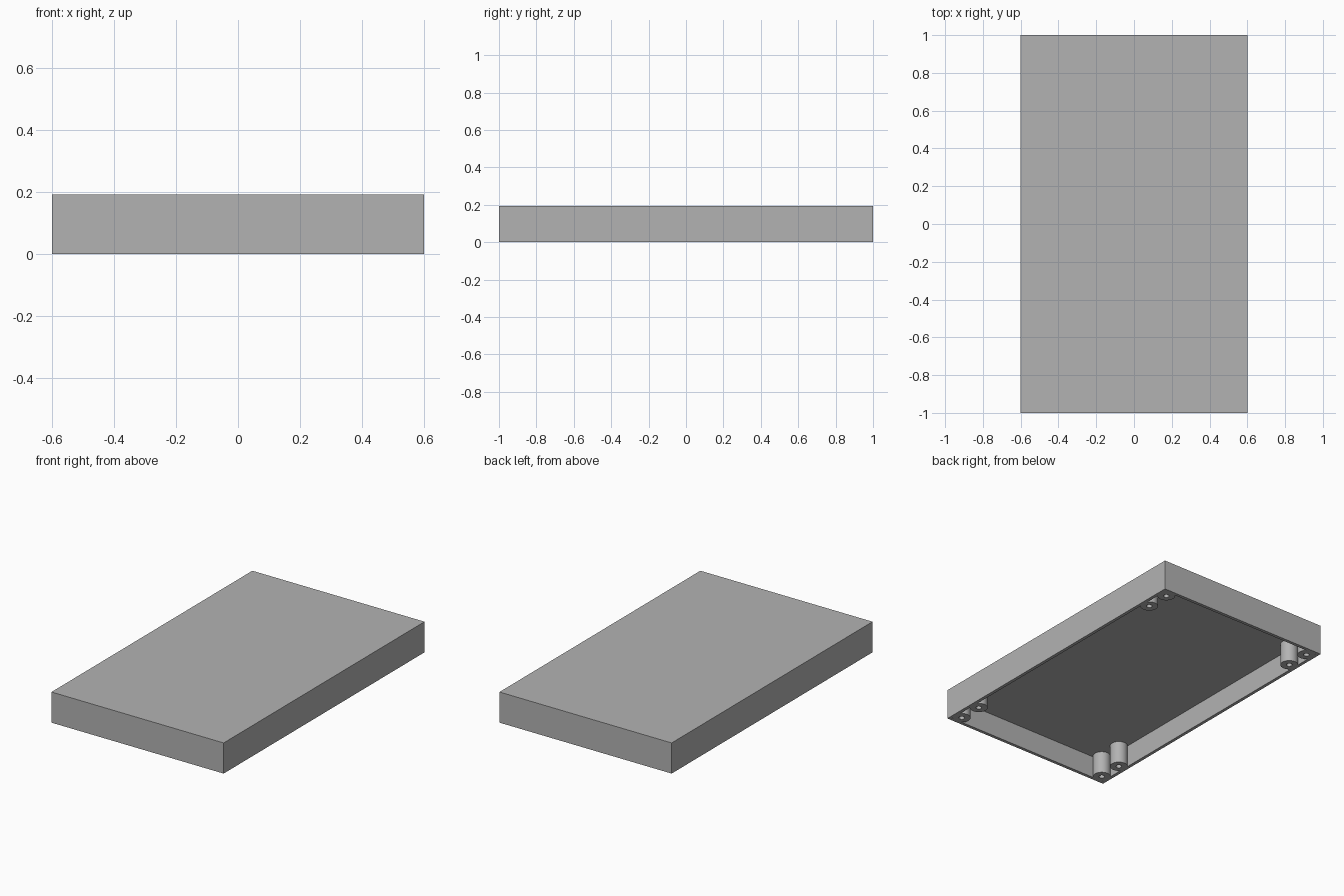
import bpy
import bmesh
import math
from mathutils import Matrix, Vector

old = bpy.data.objects.get("Cube")
if old:
    bpy.data.objects.remove(old, do_unlink=True)

LENGTH, WIDTH, HEIGHT = 2.0, 1.2, 0.193
WALL, CEILING = 0.02, 0.14
POST_R, HOLE_R, HOLE_DEPTH = 0.052, 0.017, 0.11

grey = bpy.data.materials.new("plain grey")
grey.use_nodes = True
colour = (0.45, 0.45, 0.45, 1)
grey.diffuse_color = colour
grey.node_tree.nodes["Principled BSDF"].inputs["Base Color"].default_value = colour


def add_object(name, bm):
    bmesh.ops.recalc_face_normals(bm, faces=bm.faces)
    mesh = bpy.data.meshes.new(name)
    bm.to_mesh(mesh)
    bm.free()
    mesh.materials.append(grey)
    obj = bpy.data.objects.new(name, mesh)
    bpy.context.collection.objects.link(obj)
    return obj


# Tray-shaped cover, hollowed from below
bm = bmesh.new()
size = Matrix.Diagonal((WIDTH, LENGTH, HEIGHT, 1))
bmesh.ops.create_cube(bm, size=1, matrix=Matrix.Translation((0, 0, HEIGHT / 2)) @ size)
bm.normal_update()
bottom = min(bm.faces, key=lambda f: f.calc_center_median().z)
bmesh.ops.inset_region(bm, faces=[bottom], thickness=WALL, use_even_offset=True)
cavity = bmesh.ops.extrude_discrete_faces(bm, faces=[bottom])["faces"][0]
bmesh.ops.translate(bm, verts=cavity.verts, vec=(0, 0, CEILING))
add_object("cover_shell", bm)


# Hollow screw post, turned from a half profile
def screw_post(name, x, y):
    profile = [(0, HOLE_DEPTH), (HOLE_R, HOLE_DEPTH), (HOLE_R, 0),
               (POST_R, 0), (POST_R, CEILING + 0.01)]
    bm = bmesh.new()
    verts = [bm.verts.new((r, 0, z)) for r, z in profile]
    edges = [bm.edges.new(pair) for pair in zip(verts, verts[1:])]
    bmesh.ops.spin(bm, geom=verts + edges, cent=Vector(), axis=(0, 0, 1),
                   angle=math.tau, steps=32)
    bmesh.ops.remove_doubles(bm, verts=bm.verts, dist=0.0001)
    rim = [e for e in bm.edges if e.is_boundary]
    bmesh.ops.holes_fill(bm, edges=rim)
    post = add_object(name, bm)
    post.location = (x, y, 0)
    bpy.ops.object.select_all(action="DESELECT")
    post.select_set(True)
    bpy.context.view_layer.objects.active = post
    bpy.ops.object.shade_smooth_by_angle(angle=math.radians(30))


# A pair of posts in each corner
for side, sx in (("left", 1), ("right", -1)):
    for end, sy in (("front", -1), ("back", 1)):
        screw_post(f"{end}_{side}_corner_post", sx * 0.54, sy * 0.94)
        screw_post(f"{end}_{side}_inner_post", sx * 0.54, sy * 0.783)
